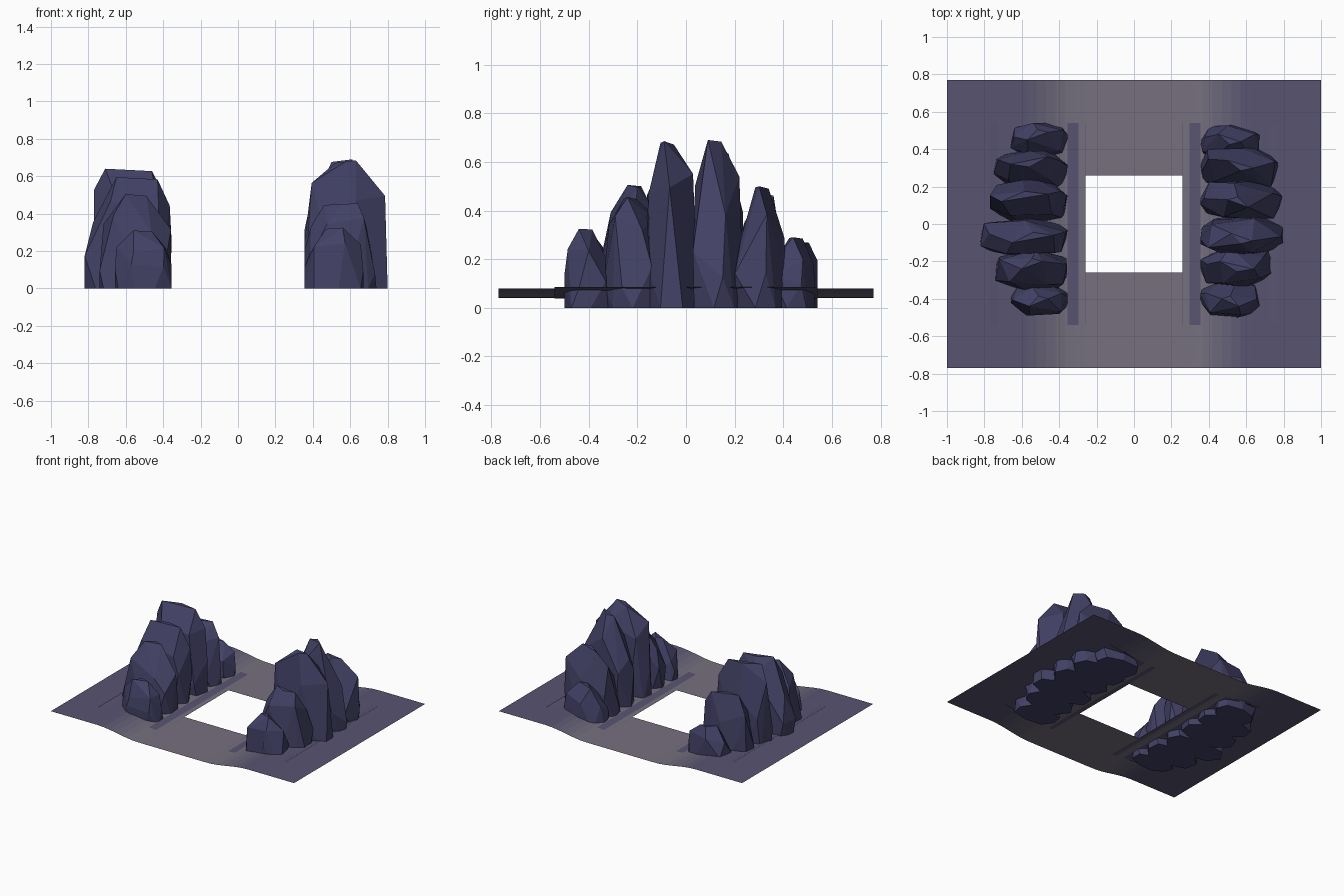
import bpy, bmesh, random
from math import cos, sin, pi

if "Cube" in bpy.data.objects:
    bpy.data.objects.remove(bpy.data.objects["Cube"])

random.seed(11)


def material(name, rgb):
    m = bpy.data.materials.new(name)
    m.diffuse_color = (*rgb, 1)
    m.use_nodes = True
    m.node_tree.nodes["Principled BSDF"].inputs["Base Color"].default_value = m.diffuse_color
    return m


def add_object(name, bm, mats):
    me = bpy.data.meshes.new(name)
    bm.to_mesh(me)
    bm.free()
    for m in mats:
        me.materials.append(m)
    ob = bpy.data.objects.new(name, me)
    bpy.context.collection.objects.link(ob)
    return ob


def sheet(name, xs, ys, height, mats, shade=lambda x: 0, hole=0):
    """Single-sided grid bent along x, with an optional square opening."""
    bm = bmesh.new()
    grid = [[bm.verts.new((x, y, height(x))) for y in ys] for x in xs]
    for i in range(len(xs) - 1):
        for j in range(len(ys) - 1):
            mx, my = (xs[i] + xs[i + 1]) / 2, (ys[j] + ys[j + 1]) / 2
            if abs(mx) < hole and abs(my) < hole:
                continue
            f = bm.faces.new((grid[i][j], grid[i + 1][j],
                              grid[i + 1][j + 1], grid[i][j + 1]))
            f.material_index = shade(mx)
    return add_object(name, bm, mats)


def blend(x):
    t = min(max((abs(x) - 0.28) / 0.34, 0), 1)
    return t * t * (3 - 2 * t)


# Valley floor: low path in the middle, raised sides, square opening
path, bank = (0.180, 0.163, 0.209), (0.097, 0.088, 0.165)
tones = [material(f"ground_{k}", [a + (b - a) * k / 5 for a, b in zip(path, bank)])
         for k in range(6)]
half = [0.26, 0.32, 0.37, 0.42, 0.47, 0.52, 0.57, 0.62, 1.0]
xs = [-x for x in reversed(half)] + half
sheet("valley_floor", xs, [-0.77, -0.26, 0.26, 0.77],
      lambda x: 0.04 + 0.04 * blend(x), tones,
      lambda x: round(5 * blend(x)), hole=0.26)

# Sloping footings under the rock rows
stone = material("rock", (0.055, 0.053, 0.132))
slope = {0.26: 0.0402, 0.27: 0.039, 0.5: 0.056, 0.72: 0.079, 0.77: 0.086}
for side, label in ((-1, "left"), (1, "right")):
    sheet(f"{label}_footing", sorted(side * x for x in slope), [-0.54, 0.54],
          lambda x: slope[abs(x)], [tones[5]])


def rock(name, side, x1, y0, y1, h, t0, t1, ty):
    """Faceted boulder: hull of shrinking rings and a ridge from t0 to t1."""
    x0 = 0.355
    cx, cy, rx, ry = (x0 + x1) / 2, (y0 + y1) / 2, (x1 - x0) / 2, (y1 - y0) / 2
    tx = (t0 + t1) / 2
    bm = bmesh.new()
    for frac, size, n in ((0, 0.98, 8), (0.32, 1.02, 6), (0.7, 0.84, 5)):
        lean = 0.0 if frac < 0.5 else 0.45
        start = random.uniform(0, pi)
        for k in range(n):
            a = start + 2 * pi * k / n
            r = size * random.uniform(0.98, 1.2)
            x = cx + (tx - cx) * lean + rx * r * cos(a)
            y = cy + (ty - cy) * lean + ry * r * sin(a)
            z = 0 if frac == 0 else h * (frac + random.uniform(-0.15, 0.13))
            x, y = min(max(x, x0), x1), min(max(y, y0), y1)
            bm.verts.new((side * x, y, z))
    # crest
    for x, y, z in ((t0, ty + 0.02, 0.98), (t1, ty - 0.02, 1.0),
                    (tx, ty + random.choice((-0.035, 0.035)), 0.99)):
        bm.verts.new((side * x, y, h * z))
    res = bmesh.ops.convex_hull(bm, input=bm.verts)
    loose = {v for v in res["geom_interior"] + res["geom_unused"]
             if isinstance(v, bmesh.types.BMVert)}
    bmesh.ops.delete(bm, geom=list(loose), context='VERTS')
    bmesh.ops.dissolve_limit(bm, angle_limit=0.15, verts=bm.verts, edges=bm.edges)
    bmesh.ops.recalc_face_normals(bm, faces=bm.faces)
    add_object(name, bm, [stone])


# Rock rows: outer x, y range, height, ridge x range, ridge y
right = [(0.67, 0.33, 0.53, 0.29, 0.45, 0.57, 0.46),
         (0.77, 0.19, 0.41, 0.50, 0.50, 0.64, 0.32),
         (0.79, 0.02, 0.235, 0.69, 0.50, 0.61, 0.11),
         (0.80, -0.17, 0.05, 0.685, 0.52, 0.63, -0.07),
         (0.74, -0.34, -0.12, 0.455, 0.46, 0.64, -0.22),
         (0.67, -0.50, -0.31, 0.325, 0.47, 0.56, -0.42)]
left = [(0.66, 0.35, 0.54, 0.27, 0.46, 0.57, 0.47),
        (0.75, 0.19, 0.39, 0.47, 0.46, 0.66, 0.34),
        (0.77, 0.01, 0.235, 0.64, 0.46, 0.71, 0.14),
        (0.82, -0.18, 0.03, 0.595, 0.43, 0.65, -0.08),
        (0.74, -0.36, -0.14, 0.505, 0.49, 0.60, -0.22),
        (0.66, -0.49, -0.32, 0.31, 0.46, 0.56, -0.42)]
for side, label, row in ((1, "right", right), (-1, "left", left)):
    for i, spec in enumerate(row):
        rock(f"{label}_rock_{i + 1}", side, *spec)
